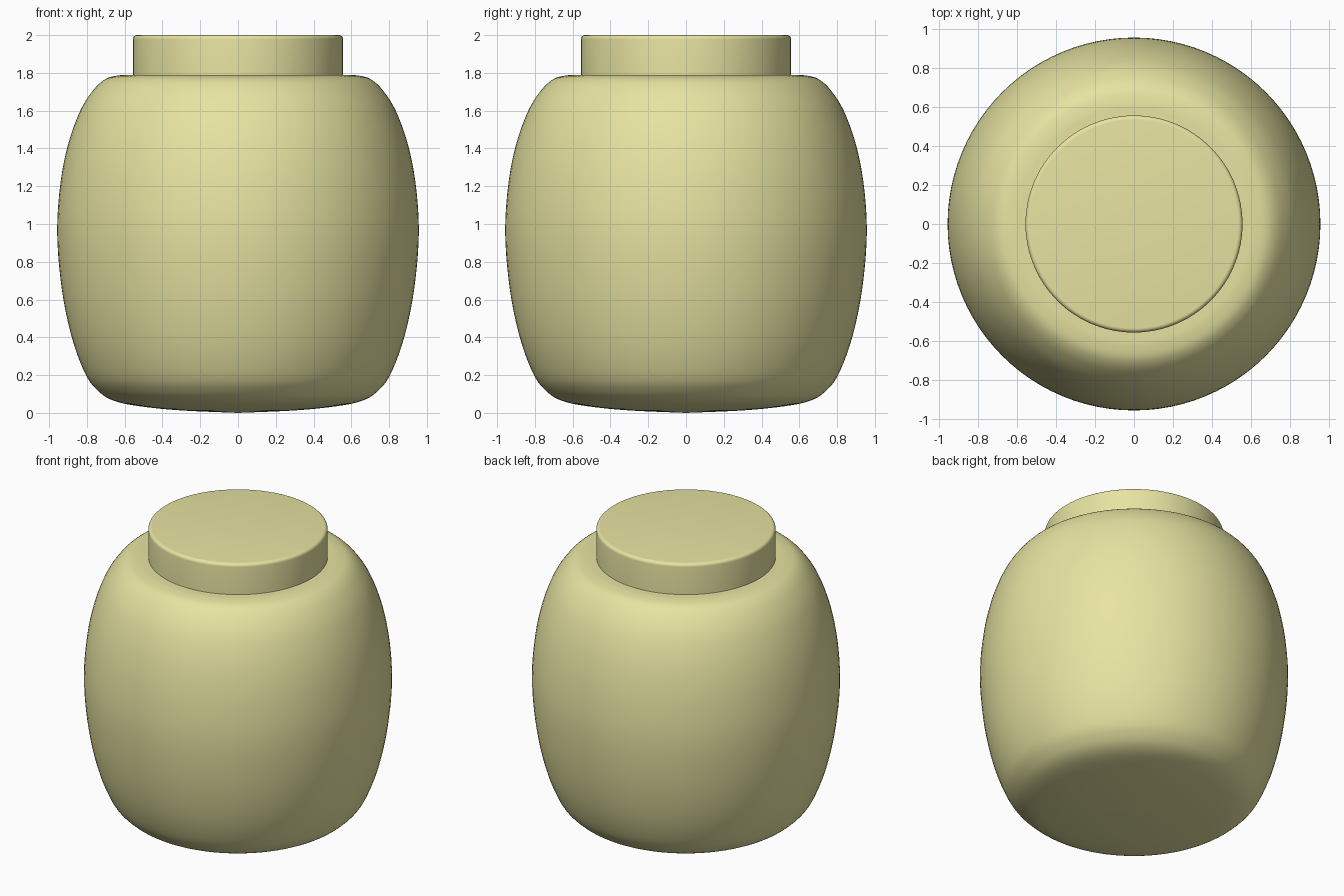
import bpy, bmesh, math
from mathutils import Vector

if "Cube" in bpy.data.objects:
    bpy.data.objects.remove(bpy.data.objects["Cube"])

SIDES = 96

mat = bpy.data.materials.new("olive_yellow")
mat.diffuse_color = (0.80, 0.77, 0.36, 1)
mat.use_nodes = True
mat.node_tree.nodes["Principled BSDF"].inputs["Base Color"].default_value = mat.diffuse_color


def smooth_curve(pts, steps=5):
    """Catmull-Rom curve through (radius, z) points."""
    p = [Vector(q) for q in pts]
    p = [2 * p[0] - p[1]] + p + [2 * p[-1] - p[-2]]
    out = []
    for a, b, c, d in zip(p, p[1:], p[2:], p[3:]):
        for i in range(steps):
            t = i / steps
            out.append(0.5 * (2 * b + (c - a) * t + (2 * a - 5 * b + 4 * c - d) * t * t
                              + (3 * b - a - 3 * c + d) * t ** 3))
    return out + [p[-2]]


def lathe(name, profile):
    """Revolve a (radius, z) profile around z."""
    bm = bmesh.new()
    vs = [bm.verts.new((r, 0, z)) for r, z in profile]
    es = [bm.edges.new(e) for e in zip(vs, vs[1:])]
    bmesh.ops.spin(bm, geom=vs + es, cent=(0, 0, 0), axis=(0, 0, 1),
                   angle=math.tau, steps=SIDES, use_duplicate=False)
    bmesh.ops.remove_doubles(bm, verts=bm.verts, dist=1e-4)
    bmesh.ops.recalc_face_normals(bm, faces=bm.faces)
    me = bpy.data.meshes.new(name)
    bm.to_mesh(me)
    bm.free()
    me.materials.append(mat)
    ob = bpy.data.objects.new(name, me)
    bpy.context.collection.objects.link(ob)
    bpy.context.view_layer.objects.active = ob
    ob.select_set(True)
    bpy.ops.object.shade_smooth_by_angle(angle=math.radians(35))
    ob.select_set(False)
    return ob


# Rounded jar body with a slightly bulging base and a flat shoulder
side = smooth_curve([(0, 0), (0.30, 0.013), (0.52, 0.035), (0.66, 0.065), (0.745, 0.12),
                     (0.81, 0.21), (0.88, 0.40), (0.932, 0.65), (0.957, 0.94),
                     (0.942, 1.20), (0.90, 1.42), (0.835, 1.60), (0.765, 1.71),
                     (0.70, 1.768), (0.63, 1.787), (0.56, 1.79)])
lathe("jar_body", side + [(0, 1.79)])

# Lid: short cylinder with a rounded rim
R, b = 0.557, 0.022
rim = [(R - b + b * math.cos(a), 2 - b + b * math.sin(a))
       for a in (math.pi / 2 * i / 6 for i in range(7))]
lathe("lid", [(0, 1.78), (R, 1.78)] + rim + [(0, 2.0)])
